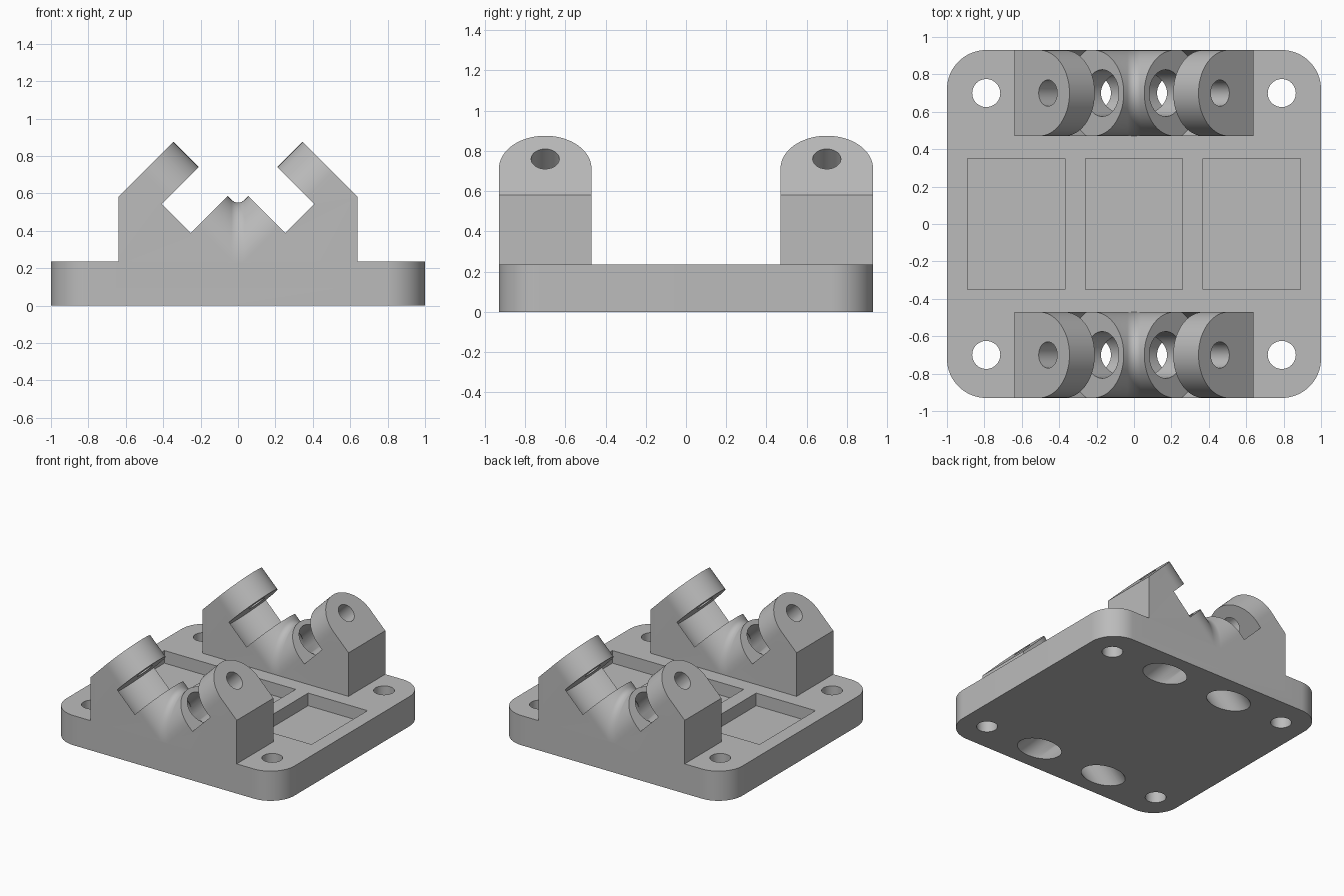
import bpy, bmesh
from math import sin, cos, pi, sqrt, radians

if "Cube" in bpy.data.objects:
    bpy.data.objects.remove(bpy.data.objects["Cube"])

R2 = sqrt(2)
BASE_Y, BASE_Z, CORNER = 0.93, 0.235, 0.21
ARM_Y, HALF = 0.70, 0.23            # bracket centre and half width
SEAT, SLOT_TOP, TOP = 0.64 / R2, 0.95 / R2, 1.22 / R2   # distances along the bolt axis
ROUND_U, BOLT_U = 0.145, 0.212      # offsets across the bolt axis
FILLET = 0.05

grey = bpy.data.materials.new("plain grey")
grey.use_nodes = True
grey.diffuse_color = (0.5, 0.5, 0.5, 1)
grey.node_tree.nodes["Principled BSDF"].inputs["Base Color"].default_value = (0.5, 0.5, 0.5, 1)


def loft(name, rings):
    """Closed solid through rings of equal point count."""
    bm = bmesh.new()
    loops = [[bm.verts.new(p) for p in ring] for ring in rings]
    n = len(loops[0])
    for a, b in zip(loops, loops[1:]):
        for i in range(n):
            j = (i + 1) % n
            bm.faces.new((a[i], a[j], b[j], b[i]))
    bm.faces.new(loops[0])
    bm.faces.new(loops[-1])
    bmesh.ops.recalc_face_normals(bm, faces=bm.faces)
    me = bpy.data.meshes.new(name)
    bm.to_mesh(me)
    bm.free()
    me.materials.append(grey)
    ob = bpy.data.objects.new(name, me)
    bpy.context.collection.objects.link(ob)
    return ob


def combine(target, tool, op="DIFFERENCE"):
    """Apply a boolean and discard the tool."""
    mod = target.modifiers.new("cut", "BOOLEAN")
    mod.operation, mod.solver, mod.object = op, "EXACT", tool
    bpy.context.view_layer.objects.active = target
    bpy.ops.object.modifier_apply(modifier=mod.name)
    bpy.data.objects.remove(tool)


def box(x, y, z0, z1, hx, hy):
    corners = [(x - hx, y - hy), (x + hx, y - hy), (x + hx, y + hy), (x - hx, y + hy)]
    return loft("box_cutter", [[(*c, z) for c in corners] for z in (z0, z1)])


def tilted(side, y, u, n0, n1, r):
    """Cylinder along the 45 degree bolt axis on one side."""
    def place(a, n):
        v = u + r * cos(a)
        return (side * (n - v) / R2, y + r * sin(a), (n + v) / R2)
    angles = [2 * pi * i / 64 for i in range(64)]
    return loft("axis_cutter", [[place(a, n) for a in angles] for n in (n0, n1)])


def bracket_slice(y_off):
    """Cross-section of the bracket: two sloped arms meeting in a filleted valley."""
    u = ROUND_U + sqrt(max(HALF ** 2 - y_off ** 2, 0))
    valley = R2 * u + FILLET * R2
    right = [(0.64, 0.1), (0.64, 0.58), ((1.22 - R2 * u) / 2, (1.22 + R2 * u) / 2)]
    arc = [(FILLET * sin(a), valley - FILLET * cos(a))
           for a in (radians(45 - 9 * i) for i in range(11))]
    left = [(-x, z) for x, z in reversed(right)]
    return right + arc + left


# Base plate with rounded corners
outline = []
for k, (sx, sy) in enumerate([(1, 1), (-1, 1), (-1, -1), (1, -1)]):
    for i in range(17):
        a = pi / 2 * (k + i / 16)
        outline.append((sx * (1 - CORNER) + CORNER * cos(a),
                        sy * (BASE_Y - CORNER) + CORNER * sin(a)))
body = loft("mounting_base", [[(*p, z) for p in outline] for z in (0, BASE_Z)])

# Front and back brackets with curved slots and small bolt holes
for y in (-ARM_Y, ARM_Y):
    rings = []
    for i in range(41):
        off = HALF * sin(pi * (i / 40 - 0.5))
        rings.append([(x, y + off, z) for x, z in bracket_slice(off)])
    bracket = loft("bracket", rings)
    for side in (-1, 1):
        combine(bracket, tilted(side, y, BOLT_U, SEAT, SLOT_TOP, 0.258))
        combine(bracket, tilted(side, y, BOLT_U, SLOT_TOP - 0.05, TOP + 0.1, 0.07))
    combine(body, bracket, "UNION")

# Large crossing bores and vertical screw holes
for y in (-ARM_Y, ARM_Y):
    for side in (-1, 1):
        combine(body, tilted(side, y, BOLT_U, -0.6, SEAT + 0.08, 0.125))
        ring = [(side * 0.79 + 0.075 * cos(2 * pi * i / 48), y + 0.075 * sin(2 * pi * i / 48))
                for i in range(48)]
        combine(body, loft("screw_cutter", [[(*p, z) for p in ring] for z in (-0.1, 0.4)]))

# Three shallow pockets in the top
for x in (-0.63, 0, 0.63):
    combine(body, box(x, 0, BASE_Z - 0.1, BASE_Z + 0.1, 0.26, 0.35))

# Smooth curved walls, crisp edges
bpy.ops.object.select_all(action="DESELECT")
body.select_set(True)
bpy.context.view_layer.objects.active = body
bpy.ops.object.shade_smooth_by_angle(angle=radians(30))
